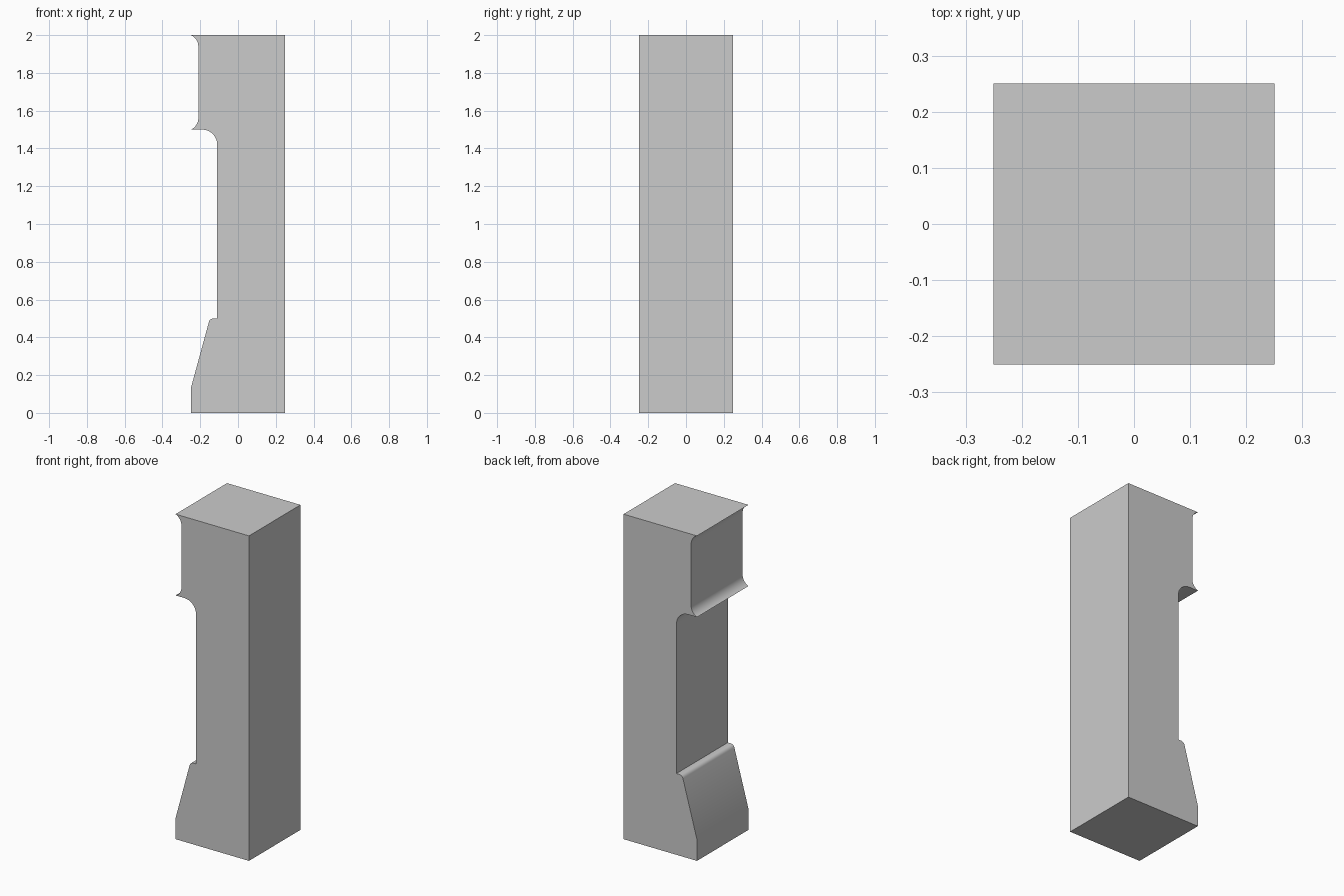
import bpy, bmesh
from math import radians, cos, sin

if "Cube" in bpy.data.objects:
    bpy.data.objects.remove(bpy.data.objects["Cube"])


def arc(cx, cz, r, a0, a1, n=8):
    """Points on a circular arc in the xz plane, angles in degrees."""
    return [(cx + r * cos(radians(a0 + (a1 - a0) * i / n)),
             cz + r * sin(radians(a0 + (a1 - a0) * i / n))) for i in range(n + 1)]


# Side profile of the pillar, counter-clockwise seen from the front
profile = [(-0.25, 0), (0.25, 0), (0.25, 2)]
profile += arc(-0.275, 1.94, 0.065, 67.4, 0)      # flared top lip
profile += arc(-0.275, 1.56, 0.065, 0, -67.4)     # flared lower lip
profile += arc(-0.19, 1.42, 0.08, 90, 0)          # cove under the head
profile += [(-0.11, 0.5)]
profile += arc(-0.13, 0.475, 0.025, 90, 165, 6)   # rounded shoulder of the foot
profile += [(-0.25, 0.13)]

# Extrude the profile through the depth
bm = bmesh.new()
face = bm.faces.new([bm.verts.new((x, -0.25, z)) for x, z in profile])
new = bmesh.ops.extrude_face_region(bm, geom=[face])["geom"]
bmesh.ops.translate(bm, vec=(0, 0.5, 0),
                    verts=[v for v in new if isinstance(v, bmesh.types.BMVert)])
bmesh.ops.recalc_face_normals(bm, faces=bm.faces)
mesh = bpy.data.meshes.new("pillar")
bm.to_mesh(mesh)
bm.free()

pillar = bpy.data.objects.new("pillar", mesh)
bpy.context.collection.objects.link(pillar)
bpy.context.view_layer.objects.active = pillar
pillar.select_set(True)
bpy.ops.object.shade_smooth_by_angle(angle=radians(30))
